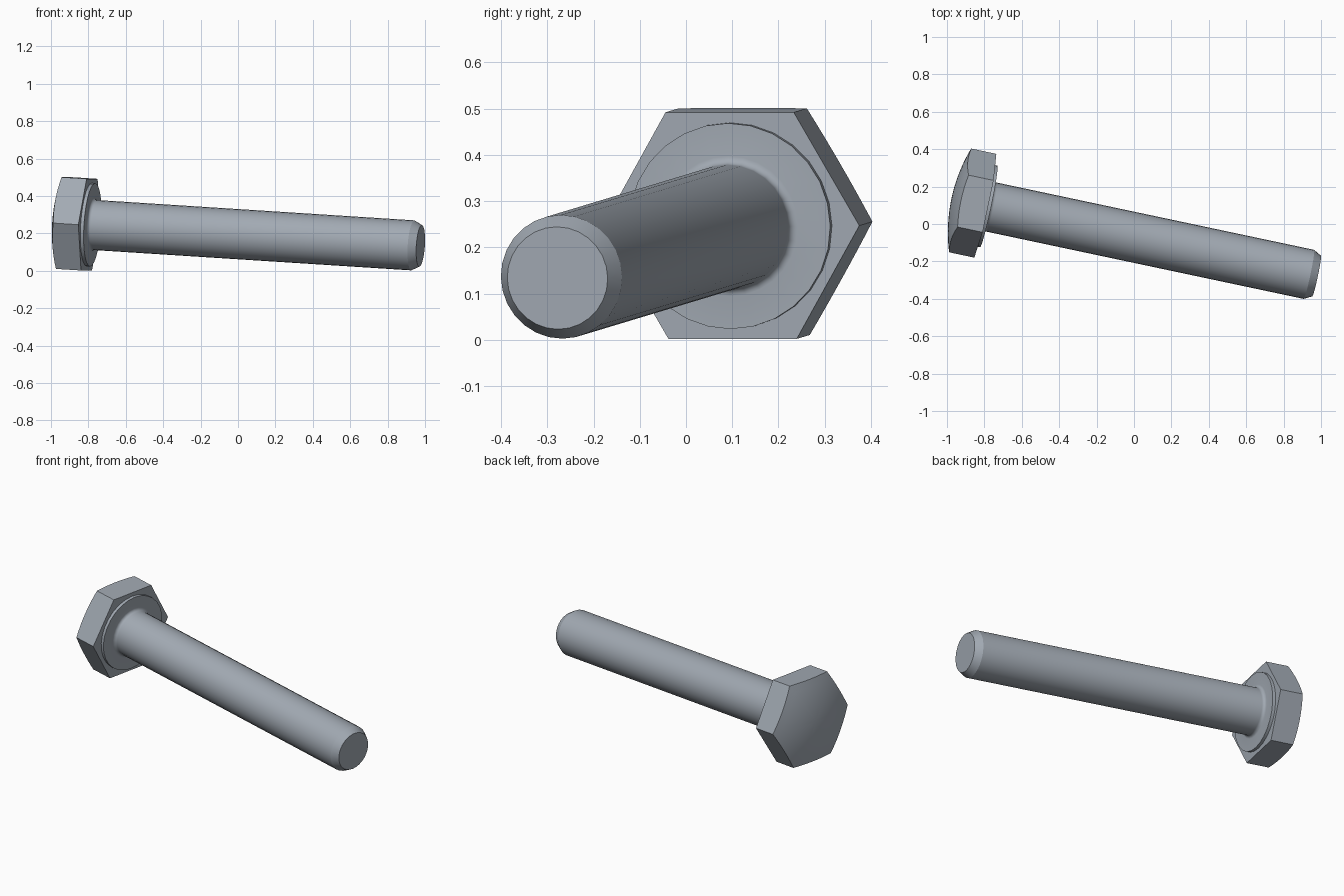
import bpy, bmesh, math
from mathutils import Matrix, Vector

cube = bpy.data.objects.get("Cube")
if cube:
    bpy.data.objects.remove(cube, do_unlink=True)

# Bolt frame: local z runs from the head to the tip, local x lies level
axis = Vector((1, -0.212, -0.064)).normalized()
side = Vector((0.212, 1, 0)).normalized()
up = axis.cross(side)
frame = Matrix((side, up, axis)).transposed().to_4x4()
frame.translation = (-0.795, 0.0975, 0.247)

# Dimensions
HEX_R = 0.2835        # head corner radius
CORNER_H = 0.137      # head height at the corners
DOME = 0.047          # rise of the crown above the corners
WASHER_R, WASHER_H = 0.223, 0.018
SHAFT_R, TIP_R = 0.134, 0.111
LENGTH, CHAMFER = 1.814, 0.042
FILLET = 0.018
SEGMENTS = 28

steel = bpy.data.materials.new("blue_grey_steel")
steel.use_nodes = True
colour = (0.36, 0.40, 0.45, 1)
steel.diffuse_color = colour
steel.node_tree.nodes["Principled BSDF"].inputs["Base Color"].default_value = colour


def finish(bm, name):
    bmesh.ops.recalc_face_normals(bm, faces=bm.faces)
    mesh = bpy.data.meshes.new(name)
    bm.to_mesh(mesh)
    bm.free()
    mesh.materials.append(steel)
    obj = bpy.data.objects.new(name, mesh)
    obj.matrix_world = frame
    bpy.context.collection.objects.link(obj)
    bpy.ops.object.select_all(action='DESELECT')
    obj.select_set(True)
    bpy.context.view_layer.objects.active = obj
    bpy.ops.object.shade_smooth_by_angle(angle=math.radians(25))


def bridge(bm, a, b):
    for i in range(len(a)):
        j = (i + 1) % len(a)
        bm.faces.new((a[i], a[j], b[j], b[i]))


def lathe(name, profile):
    bm = bmesh.new()
    rings = []
    for r, z in profile:
        rings.append([bm.verts.new((r * math.cos(math.tau * i / SEGMENTS),
                                    r * math.sin(math.tau * i / SEGMENTS), z))
                      for i in range(SEGMENTS)])
    for a, b in zip(rings, rings[1:]):
        bridge(bm, a, b)
    bm.faces.new(rings[0])
    bm.faces.new(rings[-1])
    finish(bm, name)


# Hexagonal head with a shallow domed crown
corners = [Vector((HEX_R * math.cos(k * math.pi / 3),
                   HEX_R * math.sin(k * math.pi / 3), 0)) for k in range(6)]
STEPS, RINGS = 8, 6
outline = [corners[k].lerp(corners[(k + 1) % 6], s / STEPS)
           for k in range(6) for s in range(STEPS)]
bm = bmesh.new()
base = [bm.verts.new(p) for p in outline]
bm.faces.new(base)
previous = base
for ring in range(RINGS, 0, -1):
    loop = []
    for p in outline:
        q = p * (ring / RINGS)
        rise = DOME * (1 - (q.length / HEX_R) ** 2)
        loop.append(bm.verts.new((q.x, q.y, -CORNER_H - rise)))
    bridge(bm, previous, loop)
    previous = loop
pole = bm.verts.new((0, 0, -CORNER_H - DOME))
for i in range(len(previous)):
    bm.faces.new((previous[i], previous[(i + 1) % len(previous)], pole))
finish(bm, "hex_head")

# Washer face, root fillet, shaft and chamfered tip in one turned profile
turned = [(WASHER_R, 0), (WASHER_R, WASHER_H)]
for s in range(6):
    t = s / 5 * math.pi / 2
    turned.append((SHAFT_R + FILLET * (1 - math.sin(t)),
                   WASHER_H + FILLET * (1 - math.cos(t))))
turned += [(SHAFT_R, LENGTH - CHAMFER), (TIP_R, LENGTH)]
lathe("washer_face_and_shaft", turned)
